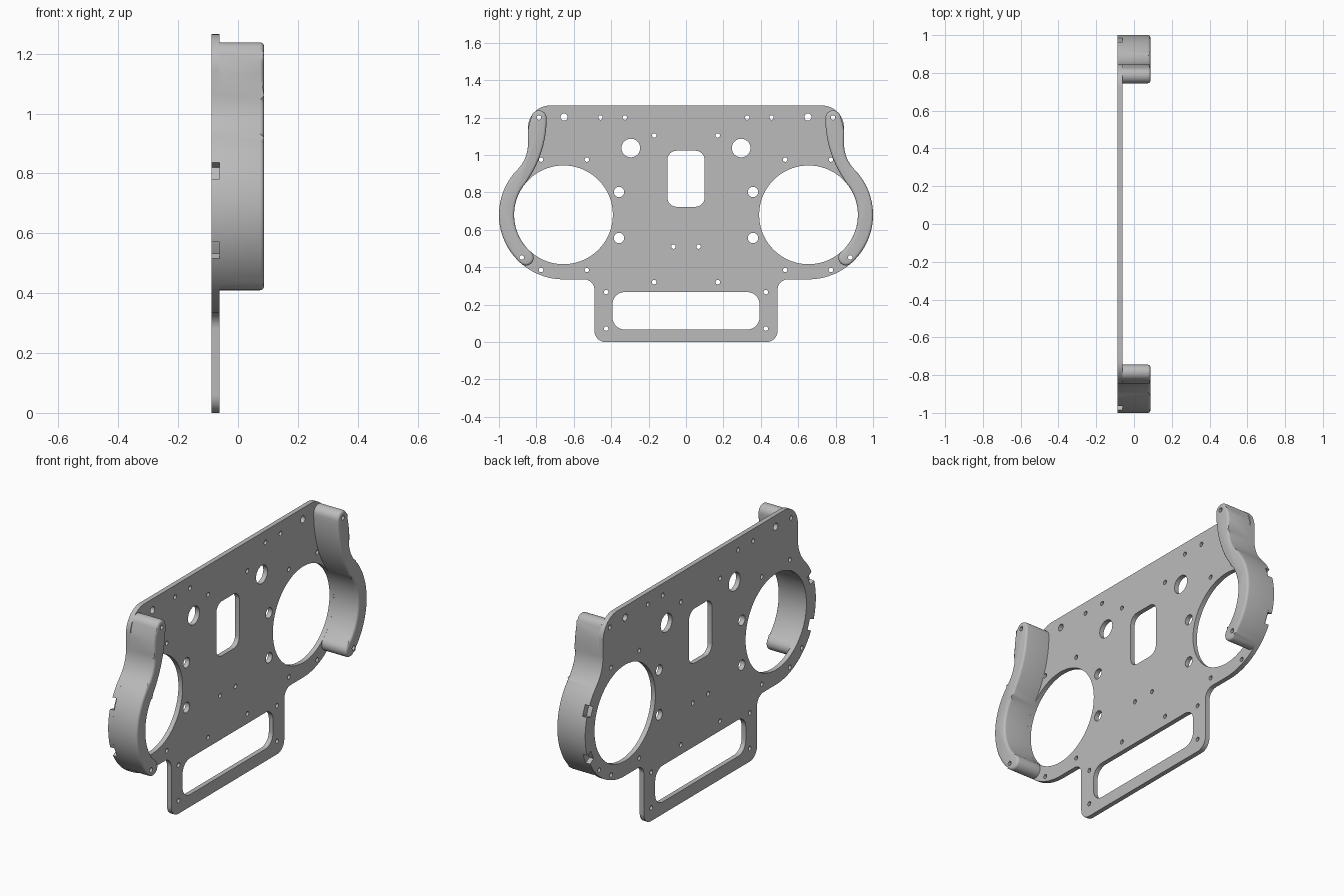
import bpy, bmesh
from math import radians, cos, sin
from mathutils import Matrix

if "Cube" in bpy.data.objects:
    bpy.data.objects.remove(bpy.data.objects["Cube"])

grey = bpy.data.materials.new("satin_grey")
grey.use_nodes = True
grey.diffuse_color = (0.5, 0.5, 0.5, 1)
grey.node_tree.nodes["Principled BSDF"].inputs["Base Color"].default_value = (0.5, 0.5, 0.5, 1)

# Profiles are drawn in (y, z) and extruded along x
UPRIGHT = Matrix(((0, 0, 1, 0), (1, 0, 0, 0), (0, 1, 0, 0), (0, 0, 0, 1)))
BACK, FACE, FRONT = -0.088, -0.062, 0.087
LOBE = (0.655, 0.68)
RIM, BORE = 0.345, 0.264


def arc(cy, cz, r, start, end, steps=12):
    angles = [radians(start + (end - start) * i / steps) for i in range(steps + 1)]
    return [(cy + r * cos(a), cz + r * sin(a)) for a in angles]


def flip(points):
    return [(-y, z) for y, z in reversed(points)]


def circle(y, z, r, steps=24):
    return arc(y, z, r, 0, 360, steps)[:-1]


def rounded_window(half, low, high, r):
    side = arc(half - r, low + r, r, -90, 0, 8) + arc(half - r, high - r, r, 0, 90, 8)
    return side + flip(side)


def activate(obj):
    bpy.ops.object.select_all(action='DESELECT')
    obj.select_set(True)
    bpy.context.view_layer.objects.active = obj


def finish(obj):
    activate(obj)
    obj.data.materials.clear()
    obj.data.materials.append(grey)
    bpy.ops.object.shade_smooth_by_angle(angle=radians(35))


def solid(name, points, x0, x1, fillet=0):
    bm = bmesh.new()
    base = bm.faces.new([bm.verts.new((y, z, x0)) for y, z in points])
    grown = bmesh.ops.extrude_face_region(bm, geom=[base])["geom"]
    for v in grown:
        if isinstance(v, bmesh.types.BMVert):
            v.co.z = x1
    if fillet:
        edges = [e for e in bm.edges if all(abs(v.co.z - x1) < 1e-5 for v in e.verts)]
        bmesh.ops.bevel(bm, geom=edges, offset=fillet, segments=3, profile=0.5, affect='EDGES')
    bmesh.ops.transform(bm, matrix=UPRIGHT, verts=bm.verts)
    bmesh.ops.recalc_face_normals(bm, faces=bm.faces)
    mesh = bpy.data.meshes.new(name)
    bm.to_mesh(mesh)
    bm.free()
    obj = bpy.data.objects.new(name, mesh)
    bpy.context.collection.objects.link(obj)
    return obj


# Plate outline: tab, lobe rim with two strap notches, waist, top corner
side = arc(0.43, 0.06, 0.06, -90, 0) + arc(0.545, 0.28, 0.055, 180, 90)
angle = -90
for notch in (-23.5, 22):
    side += arc(*LOBE, RIM, angle, notch - 5, 20)
    side += arc(*LOBE, RIM - 0.036, notch - 5, notch + 5, 3)
    angle = notch + 5
side += arc(*LOBE, RIM, angle, 44.4)
waist = arc(1.043, 1.06, 0.198, 224.4, 180)
side += waist[1:] + arc(0.725, 1.145, 0.12, 0, 90)

# Plate openings
loops = [side + flip(side),
         rounded_window(0.1, 0.723, 1.023, 0.05),
         rounded_window(0.393, 0.067, 0.267, 0.065)]
grip_screws = [(0.786, 1.2), (0.878, 0.452)]
small = grip_screws + [(0.457, 1.2), (0.327, 1.2), (0.17, 1.104), (0.775, 0.975),
                       (0.53, 0.975), (0.067, 0.51), (0.775, 0.385), (0.53, 0.385),
                       (0.17, 0.32), (0.427, 0.267), (0.427, 0.072)]
holes = [(y, z, 0.012) for y, z in small]
holes += [(0.652, 1.203, 0.019), (0.295, 1.037, 0.05), (0.358, 0.802, 0.028), (0.358, 0.556, 0.028)]
for s in (-1, 1):
    loops.append(circle(s * LOBE[0], LOBE[1], BORE, 72))
    loops += [circle(s * y, z, r) for y, z, r in holes]

# Plate: one filled flat curve, extruded
curve = bpy.data.curves.new("mounting_plate", 'CURVE')
curve.dimensions = '2D'
curve.fill_mode = 'BOTH'
curve.extrude = (FACE - BACK) / 2
for points in loops:
    spline = curve.splines.new('POLY')
    spline.points.add(len(points) - 1)
    for p, (y, z) in zip(spline.points, points):
        p.co = (y, z, 0, 1)
    spline.use_cyclic_u = True
plate = bpy.data.objects.new("mounting_plate", curve)
bpy.context.collection.objects.link(plate)
plate.matrix_world = Matrix.Translation(((BACK + FACE) / 2, 0, 0)) @ UPRIGHT
activate(plate)
bpy.ops.object.convert(target='MESH')
plate = bpy.context.view_layer.objects.active
bm = bmesh.new()
bm.from_mesh(plate.data)
bmesh.ops.remove_doubles(bm, verts=bm.verts, dist=1e-5)
bmesh.ops.recalc_face_normals(bm, faces=bm.faces)
bm.to_mesh(plate.data)
bm.free()
finish(plate)

# Side grips: rounded end, rim, waist, rounded top, inner sweep, bore
grip = arc(0.855, 0.45, 0.0405, 131, 311)
grip += arc(*LOBE, RIM, -49, 44.4, 36)[1:] + waist[1:]
grip += [(0.845, 1.13), (0.838, 1.17)] + arc(0.786, 1.197, 0.041, 10, 180)
grip += arc(1.336, 1.197, 0.591, 180, 217.2, 16)[1:]
grip += arc(*LOBE, BORE, 37.2, -49, 30)[1:-1]

for name, s in (("left_grip", 1), ("right_grip", -1)):
    handle = solid(name, grip if s > 0 else flip(grip), FACE, FRONT, 0.013)
    for y, z in grip_screws:
        cutter = solid("screw_cutter", circle(s * y, z, 0.012), BACK - 0.1, FRONT + 0.1)
        cutter.hide_render = True
        cut = handle.modifiers.new("screw_hole", 'BOOLEAN')
        cut.operation = 'DIFFERENCE'
        cut.solver = 'EXACT'
        cut.object = cutter
        activate(handle)
        bpy.ops.object.modifier_apply(modifier=cut.name)
        bpy.data.objects.remove(cutter)
    finish(handle)
